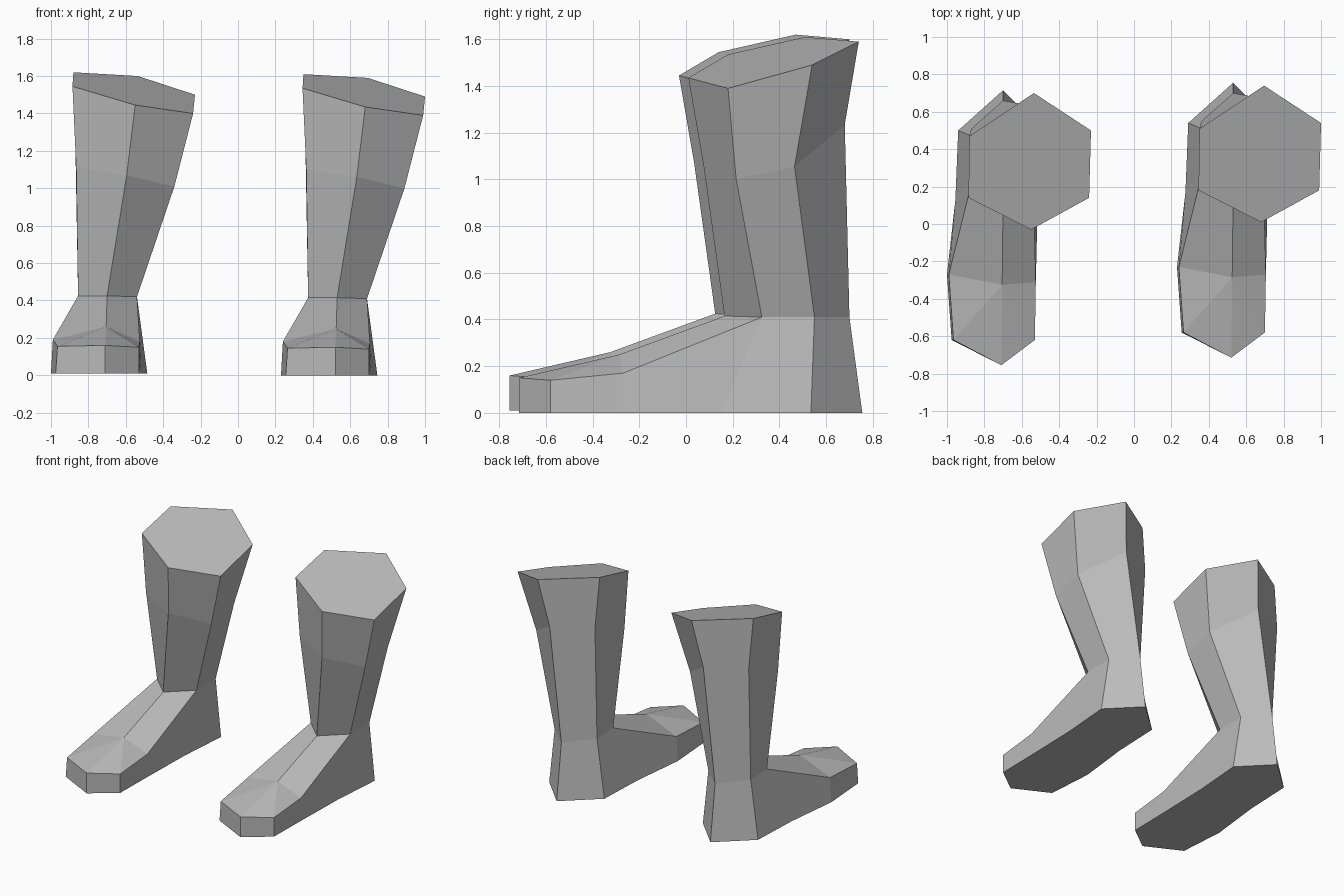
import bpy
import bmesh

# Remove the default object
default_cube = bpy.data.objects.get("Cube")
if default_cube:
    bpy.data.objects.remove(default_cube, do_unlink=True)

# Single plain colour
grey = bpy.data.materials.new("plain_grey")
grey.use_nodes = True
grey.diffuse_color = (0.5, 0.5, 0.5, 1)
grey.node_tree.nodes["Principled BSDF"].inputs["Base Color"].default_value = grey.diffuse_color

# Leg cross-sections, each running: front, front right, back right, back, back left, front left
CUFF = [(-.55, -.03, 1.435), (-.24, .14, 1.39), (-.23, .5, 1.49),
        (-.535, .7, 1.59), (-.88, .47, 1.61), (-.885, .14, 1.535)]
CALF = [(-.595, .035, 1.06), (-.34, .175, 1), (-.33, .425, 1.055),
        (-.59, .64, 1.235), (-.87, .51, 1.25), (-.865, .16, 1.1)]
ANKLE = [(-.7, .125, .415), (-.54, .285, .41), (-.54, .51, .41),
         (-.7, .66, .41), (-.855, .465, .41), (-.855, .275, .415)]

# Top of the foot: arch ridge, then toe and side points
ARCH = (-.705, -.325, .25)
TOE_TIP = (-.71, -.755, .15)
TOE_RIGHT, SIDE_RIGHT = (-.53, -.62, .14), (-.525, -.31, .17)
TOE_LEFT, SIDE_LEFT = (-.965, -.62, .145), (-.99, -.27, .18)

# Sole outline from the toe tip, along the right side, round the heel and back
SOLE = [(-.71, -.755), (-.53, -.62), (-.525, -.31), (-.515, .11), (-.485, .495),
        (-.7, .715), (-.94, .5), (-.955, .13), (-1, -.27), (-.975, -.62)]


def bridge(bm, lower, upper):
    """Join two rings that have the same number of points."""
    count = len(lower)
    for i in range(count):
        j = (i + 1) % count
        bm.faces.new((lower[i], lower[j], upper[j], upper[i]))


def make_boot_mesh():
    bm = bmesh.new()

    def add_points(points):
        return [bm.verts.new(p) for p in points]

    # Leg tube with closed top
    cuff, calf, ankle = (add_points(ring) for ring in (CUFF, CALF, ANKLE))
    bridge(bm, ankle, calf)
    bridge(bm, calf, cuff)
    bm.faces.new(cuff)

    # Foot walls rise from the sole to the toe rim and the ankle
    sole = add_points((x, y, 0) for x, y in SOLE)
    arch, tip, toe_r, side_r, toe_l, side_l = add_points(
        (ARCH, TOE_TIP, TOE_RIGHT, SIDE_RIGHT, TOE_LEFT, SIDE_LEFT))
    rim = [tip, toe_r, side_r] + ankle[1:] + [side_l, toe_l]
    bridge(bm, sole, rim)
    bm.faces.new(sole[::-1])

    # Instep and toe panels on either side of the arch ridge
    front = ankle[0]
    for toe, side, corner in ((toe_r, side_r, ankle[1]), (toe_l, side_l, ankle[-1])):
        bm.faces.new((tip, toe, arch))
        bm.faces.new((toe, side, arch))
        bm.faces.new((arch, side, corner, front))

    bmesh.ops.recalc_face_normals(bm, faces=bm.faces[:])
    mesh = bpy.data.meshes.new("boot")
    bm.to_mesh(mesh)
    bm.free()
    mesh.materials.append(grey)
    return mesh


# Matching pair, the left one set slightly further back
boot_mesh = make_boot_mesh()
for name, place in (("right_boot", (0, 0, .01)), ("left_boot", (1.23, .04, 0))):
    boot = bpy.data.objects.new(name, boot_mesh)
    boot.location = place
    bpy.context.scene.collection.objects.link(boot)
